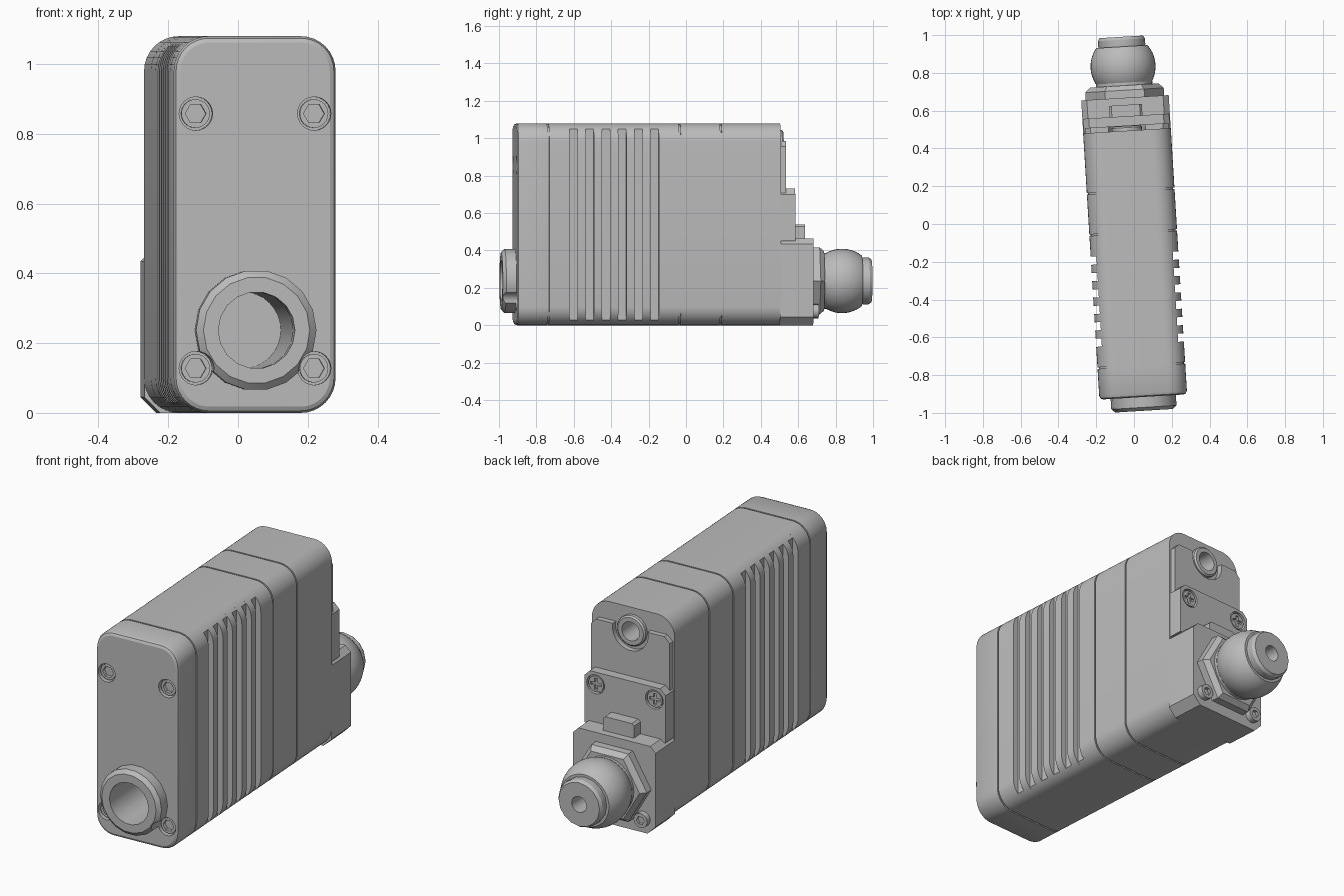
import bpy, bmesh
from math import pi, sin, cos, sqrt, radians
from mathutils import Matrix

cube = bpy.data.objects.get("Cube")
if cube:
    bpy.data.objects.remove(cube)

# Single flat grey
grey = bpy.data.materials.new("housing grey")
grey.use_nodes = True
colour = (0.5, 0.5, 0.5, 1)
grey.diffuse_color = colour
grey.node_tree.nodes["Principled BSDF"].inputs["Base Color"].default_value = colour

# The device is turned slightly about z; parts are built along its own axis
PLACE = Matrix.Rotation(radians(3.5), 4, 'Z') @ Matrix.Translation((-0.007, 0, 0))
W, H, R = 0.465, 1.08, 0.1
AXIS_Z = 0.237
FRONT, BACK = -0.917, 0.495


def skin(name, rings, closed=False, caps=False):
    """Join equal-length rings of points into a solid."""
    bm = bmesh.new()
    rows = [[bm.verts.new(p) for p in ring] for ring in rings]
    n = len(rows[0])
    pairs = list(zip(rows, rows[1:])) + ([(rows[-1], rows[0])] if closed else [])
    for a, b in pairs:
        for i in range(n):
            j = (i + 1) % n
            bm.faces.new((a[i], a[j], b[j], b[i]))
    if caps:
        bm.faces.new(rows[0])
        bm.faces.new(rows[-1])
    bmesh.ops.remove_doubles(bm, verts=bm.verts, dist=1e-5)
    bmesh.ops.dissolve_degenerate(bm, edges=bm.edges, dist=1e-5)
    bmesh.ops.recalc_face_normals(bm, faces=bm.faces)
    mesh = bpy.data.meshes.new(name)
    bm.to_mesh(mesh)
    bm.free()
    mesh.materials.append(grey)
    ob = bpy.data.objects.new(name, mesh)
    ob.matrix_world = PLACE
    bpy.context.collection.objects.link(ob)
    return ob


def lathe(name, profile, x=0, z=AXIS_Z, seg=32, turn=0, closed=False):
    """Turn (radius, y) points about a lengthwise axis."""
    angles = [turn + 2 * pi * i / seg for i in range(seg)]
    return skin(name, [[(x + r * cos(a), y, z + r * sin(a)) for a in angles]
                       for r, y in profile], closed)


def rod(name, r, y0, y1, x=0, z=AXIS_Z, seg=32, turn=0):
    return lathe(name, [(0, y0), (r, y0), (r, y1), (0, y1)], x, z, seg, turn)


def prism(name, outline, y0, y1):
    return skin(name, [[(x, y, z) for x, z in outline] for y in (y0, y1)], caps=True)


def chamfered(hw, z0, z1, low, high):
    """Rectangle outline with cut lower and upper corners."""
    right = [(hw - low, z0), (hw, z0 + low), (hw, z1 - high), (hw - high, z1)]
    return right + [(-x, z) for x, z in reversed(right)]


def rounded(y, inset=0, clip=W):
    """Rounded housing section, optionally flattened at the sides."""
    r, pts = R - inset, []
    for k, (sx, sz) in enumerate([(1, 1), (-1, 1), (-1, -1), (1, -1)]):
        for i in range(9):
            a = (k + i / 8) * pi / 2
            x = sx * (W / 2 - R) + r * cos(a)
            z = H / 2 + sz * (H / 2 - R) + r * sin(a)
            pts.append((max(-clip, min(clip, x)), y, z))
    return pts


def cut(ob, cutters):
    """Subtract cutters and remove them."""
    bpy.context.view_layer.objects.active = ob
    for c in cutters:
        c.hide_render = True
        m = ob.modifiers.new("cut", 'BOOLEAN')
        m.operation, m.solver, m.object = 'DIFFERENCE', 'EXACT', c
        bpy.ops.object.modifier_apply(modifier=m.name)
        bpy.data.objects.remove(c)


# Housing: rounded front edge, thin seams, cooling grooves on both sides
rings = [rounded(FRONT, 0.018), rounded(FRONT + 0.006, 0.006), rounded(FRONT + 0.02)]
features = [(s - 0.004, s + 0.004, 0.007, W) for s in (-0.75, -0.045, 0.175)]
features += [(-0.637 + i * 0.087, -0.594 + i * 0.087, 0, W / 2 - 0.03) for i in range(6)]
for a, b, inset, clip in sorted(features):
    rings += [rounded(a), rounded(a, inset, clip), rounded(b, inset, clip), rounded(b)]
rings.append(rounded(BACK))
housing = skin("housing", rings, caps=True)

# Front bolts in counterbores, and the deep round port
BOLTS = [(x, z) for x in (-0.17, 0.17) for z in (0.128, 0.858)]
cut(housing, [rod("port_cutter", 0.11, -1.1, -0.33)] +
    [rod("bore_cutter", 0.048, -1.1, FRONT + 0.03, x, z, 24) for x, z in BOLTS])
for x, z in BOLTS:
    bolt = rod("front_bolt", 0.041, FRONT + 0.012, FRONT + 0.05, x, z, 24)
    cut(bolt, [rod("socket_cutter", 0.03, -1.1, FRONT + 0.035, x, z, 6)])

# Collar around the port, notched beside the lower bolts
collar = lathe("front_collar", [(0.11, -0.9), (0.11, -0.99), (0.153, -0.99),
                                (0.173, -0.972), (0.173, -0.9)], seg=18, closed=True)
cut(collar, [rod("notch_cutter", 0.048, -1.1, FRONT + 0.03, x, z, 24)
             for x, z in BOLTS if z < 0.5])

# Upper back plate with a round opening for the small socket
plate = prism("back_plate", chamfered(0.222, 0.46, 0.985, 0, 0.03), BACK - 0.01, BACK + 0.028)
cut(plate, [rod("opening_cutter", 0.1, 0.3, 0.7, 0, 0.965)])
lathe("small_socket", [(0.05, BACK - 0.01), (0.05, BACK + 0.025), (0.072, BACK + 0.025),
                       (0.08, BACK + 0.017), (0.08, BACK - 0.01)], 0, 0.965, 24, closed=True)
cut(housing, [rod("socket_hole_cutter", 0.05, BACK - 0.12, 0.7, 0, 0.965, 24)])

# Screw plate with two cross-head screws
screw_plate = prism("screw_plate", chamfered(0.228, 0.45, 0.73, 0, 0.03), BACK, 0.572)
SIDES = (-0.165, 0.165)
cut(screw_plate, [rod("recess_cutter", 0.05, 0.55, 0.7, x, 0.665, 24) for x in SIDES])
for x in SIDES:
    screw = rod("back_screw", 0.042, 0.54, 0.568, x, 0.665, 24)
    cut(screw, [prism("slot_cutter", [(x - a, 0.665 - b), (x + a, 0.665 - b),
                                      (x + a, 0.665 + b), (x - a, 0.665 + b)], 0.556, 0.6)
                for a, b in ((0.03, 0.008), (0.008, 0.03))])

# Connector block, latch and lower bolts
prism("connector_block", chamfered(0.232, 0, 0.465, 0.045, 0.03), BACK - 0.005, 0.67)
prism("latch", chamfered(0.087, 0.45, 0.54, 0, 0.012), 0.56, 0.632)
for x in SIDES:
    bolt = rod("lower_bolt", 0.038, 0.66, 0.7, x, 0.075, 16)
    cut(bolt, [rod("hex_cutter", 0.022, 0.685, 0.8, x, 0.075, 6)])

# Cable gland: hex nut, neck, ball and end cap with a cable hole
lathe("gland_nut", [(0, 0.66), (0.208, 0.66), (0.208, 0.71), (0.182, 0.735), (0, 0.735)], seg=6)
rod("gland_neck", 0.15, 0.72, 0.75)
BALL, BALL_Y = 0.172, 0.836
arc = [BALL_Y - 0.105 + 0.21 * i / 16 for i in range(17)]
ball = lathe("gland_ball", [(0, arc[0])] + [(sqrt(BALL ** 2 - (y - BALL_Y) ** 2), y)
                                           for y in arc] + [(0, arc[-1])], seg=40)
lathe("gland_cap", [(0.042, 0.9), (0.12, 0.9), (0.125, 0.95), (0.125, 0.978), (0.115, 0.993),
                    (0.042, 0.993)], seg=16, closed=True)
cut(ball, [rod("cable_cutter", 0.042, 0.85, 1.1, seg=16)])

# Smooth shading on the curves, sharp edges kept
bpy.ops.object.select_all(action='DESELECT')
for ob in bpy.context.collection.objects:
    if ob.type == 'MESH' and grey.name in ob.data.materials:
        ob.select_set(True)
        bpy.context.view_layer.objects.active = ob
bpy.ops.object.shade_smooth_by_angle(angle=radians(25))
